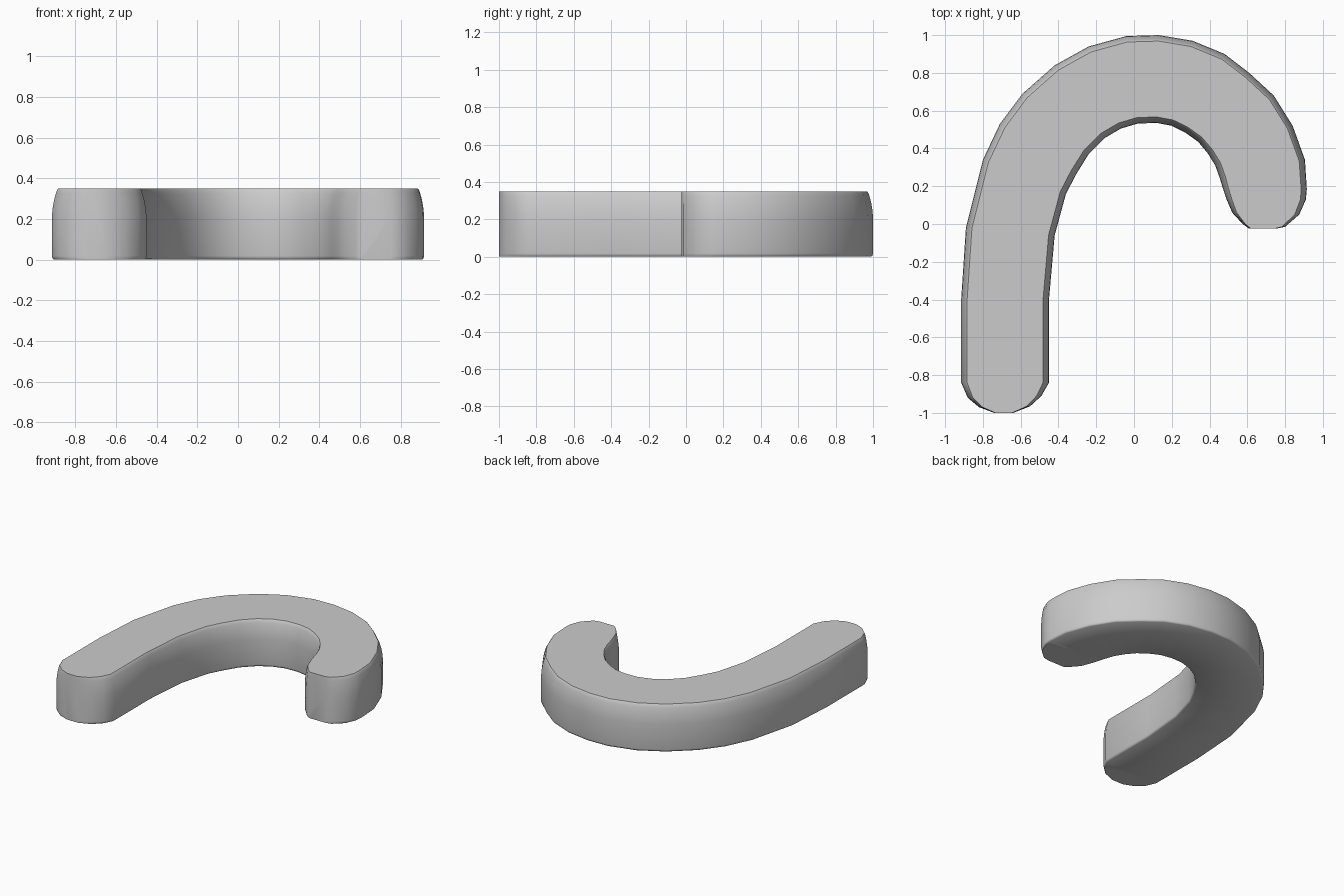
import bpy, bmesh
from mathutils import Vector

if "Cube" in bpy.data.objects:
    bpy.data.objects.remove(bpy.data.objects["Cube"])

# Stations along the hook: outer x, y then inner x, y (rounded end caps included)
stations = [
    (-.74, -1.0, -.64, -1.0), (-.82, -.97, -.55, -.965), (-.88, -.92, -.49, -.91),
    (-.915, -.84, -.45, -.84), (-.915, -.40, -.45, -.40), (-.89, -.02, -.42, -.06),
    (-.80, .34, -.36, .16), (-.71, .53, -.305, .265), (-.59, .69, -.24, .37),
    (-.42, .84, -.155, .455), (-.24, .94, -.07, .505), (-.04, .995, .02, .532),
    (.13, 1.0, .12, .535), (.31, .97, .20, .52), (.48, .90, .27, .485),
    (.61, .80, .34, .435), (.74, .68, .39, .375), (.84, .52, .43, .31),
    (.905, .34, .455, .24), (.915, .185, .467, .20), (.91, .13, .49, .13),
    (.875, .05, .52, .06), (.80, -.015, .575, .00), (.75, -.025, .61, -.025),
]

# Side wall profile: inset as a fraction of the width, height
wall = [(.022, 0), (.006, .006), (0, .018), (0, .21), (.007, .25),
        (.022, .29), (.042, .325), (.055, .342), (.068, .35)]

# Sweep the section through the stations
bm = bmesh.new()
rings = []
for ox, oy, ix, iy in stations:
    o, i = Vector((ox, oy)), Vector((ix, iy))
    points = [(o.lerp(i, f), z) for f, z in wall]
    points += [(i.lerp(o, f), z) for f, z in reversed(wall)]
    rings.append([bm.verts.new((p.x, p.y, z)) for p, z in points])
n = len(rings[0])
for a, b in zip(rings, rings[1:]):
    for k in range(n):
        m = (k + 1) % n
        bm.faces.new((a[k], a[m], b[m], b[k]))
# Flat end caps
bm.faces.new(rings[0])
bm.faces.new(rings[-1])
bmesh.ops.recalc_face_normals(bm, faces=bm.faces)

mesh = bpy.data.meshes.new("curved_hook")
bm.to_mesh(mesh)
bm.free()
hook = bpy.data.objects.new("curved_hook", mesh)
bpy.context.collection.objects.link(hook)
bpy.context.view_layer.objects.active = hook
hook.select_set(True)
bpy.ops.object.shade_smooth_by_angle(angle=0.7)
